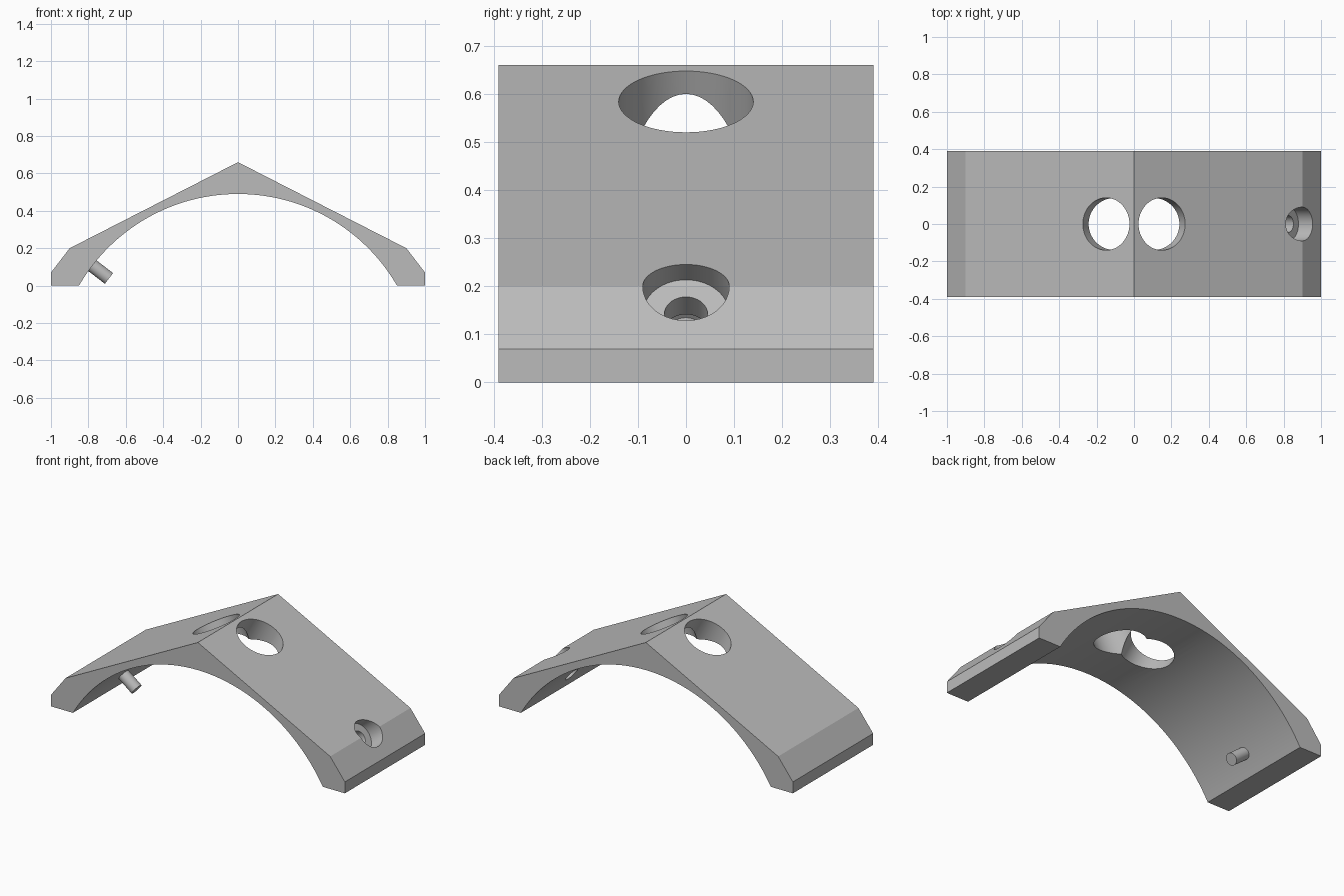
import bpy, bmesh, math
from mathutils import Vector

default = bpy.data.objects.get("Cube")
if default:
    bpy.data.objects.remove(default, do_unlink=True)

HALF_DEPTH = 0.39
RISE, SPAN = 0.49, 0.85                       # inner arch height and half width
RADIUS = (SPAN ** 2 + RISE ** 2) / (2 * RISE)
CENTRE_Z = RISE - RADIUS

grey = bpy.data.materials.new("plain grey")
grey.use_nodes = True
colour = (0.5, 0.5, 0.5, 1)
grey.diffuse_color = colour
grey.node_tree.nodes["Principled BSDF"].inputs["Base Color"].default_value = colour


def add_mesh(name, bm):
    bmesh.ops.recalc_face_normals(bm, faces=bm.faces)
    mesh = bpy.data.meshes.new(name)
    bm.to_mesh(mesh)
    bm.free()
    mesh.materials.append(grey)
    obj = bpy.data.objects.new(name, mesh)
    bpy.context.collection.objects.link(obj)
    return obj


def cylinder(name, origin, axis, start, end, radius, sides=64):
    """Cylinder along an axis, from start to end measured from origin."""
    axis = axis.normalized()
    bm = bmesh.new()
    bmesh.ops.create_cone(bm, cap_ends=True, segments=sides, radius1=radius,
                          radius2=radius, depth=end - start)
    obj = add_mesh(name, bm)
    obj.rotation_mode = 'QUATERNION'
    obj.rotation_quaternion = axis.to_track_quat('Z', 'Y')
    obj.location = origin + axis * (start + end) / 2
    return obj


def cut(target, cutter):
    cutter.hide_render = True
    mod = target.modifiers.new("hole", 'BOOLEAN')
    mod.operation, mod.solver, mod.object = 'DIFFERENCE', 'EXACT', cutter
    bpy.context.view_layer.objects.active = target
    bpy.ops.object.modifier_apply(modifier=mod.name)
    bpy.data.objects.remove(cutter, do_unlink=True)


def smooth(obj):
    bpy.ops.object.select_all(action='DESELECT')
    obj.select_set(True)
    bpy.context.view_layer.objects.active = obj
    bpy.ops.object.shade_smooth_by_angle(angle=math.radians(20))


# Arched body: gabled outside, round underside
profile = [(-1, 0), (-1, 0.07), (-0.9, 0.2), (0, 0.66),
           (0.9, 0.2), (1, 0.07), (1, 0)]
half_angle = math.asin(SPAN / RADIUS)
STEPS = 64
for i in range(STEPS + 1):
    a = half_angle * (1 - 2 * i / STEPS)
    profile.append((RADIUS * math.sin(a), CENTRE_Z + RADIUS * math.cos(a)))
bm = bmesh.new()
face = bm.faces.new([bm.verts.new((x, -HALF_DEPTH, z)) for x, z in profile])
out = bmesh.ops.extrude_face_region(bm, geom=[face])
moved = [v for v in out["geom"] if isinstance(v, bmesh.types.BMVert)]
bmesh.ops.translate(bm, verts=moved, vec=(0, 2 * HALF_DEPTH, 0))
body = add_mesh("arched_body", bm)

# Large holes square to each roof slope
for side in (-1, 1):
    cut(body, cylinder("roof_hole_cutter", Vector((side * 0.149, 0, 0.584)),
                       Vector((side * 0.46, 0, 0.9)), -0.35, 0.1, 0.14))

# Counterbored screw hole through the left shoulder
shoulder = Vector((0.9, 0, 0.2))
inward = Vector((-0.13, 0, -0.1))
cut(body, cylinder("counterbore_cutter", shoulder, inward, -0.15, 0.095, 0.09))
cut(body, cylinder("screw_hole_cutter", shoulder, inward, 0.0, 0.25, 0.045))
smooth(body)

# Locating pin inside the right foot
pin = cylinder("locating_pin", Vector((-0.9, 0, 0.2)), Vector((0.13, 0, -0.1)),
               0.12, 0.265, 0.036, 48)
smooth(pin)
